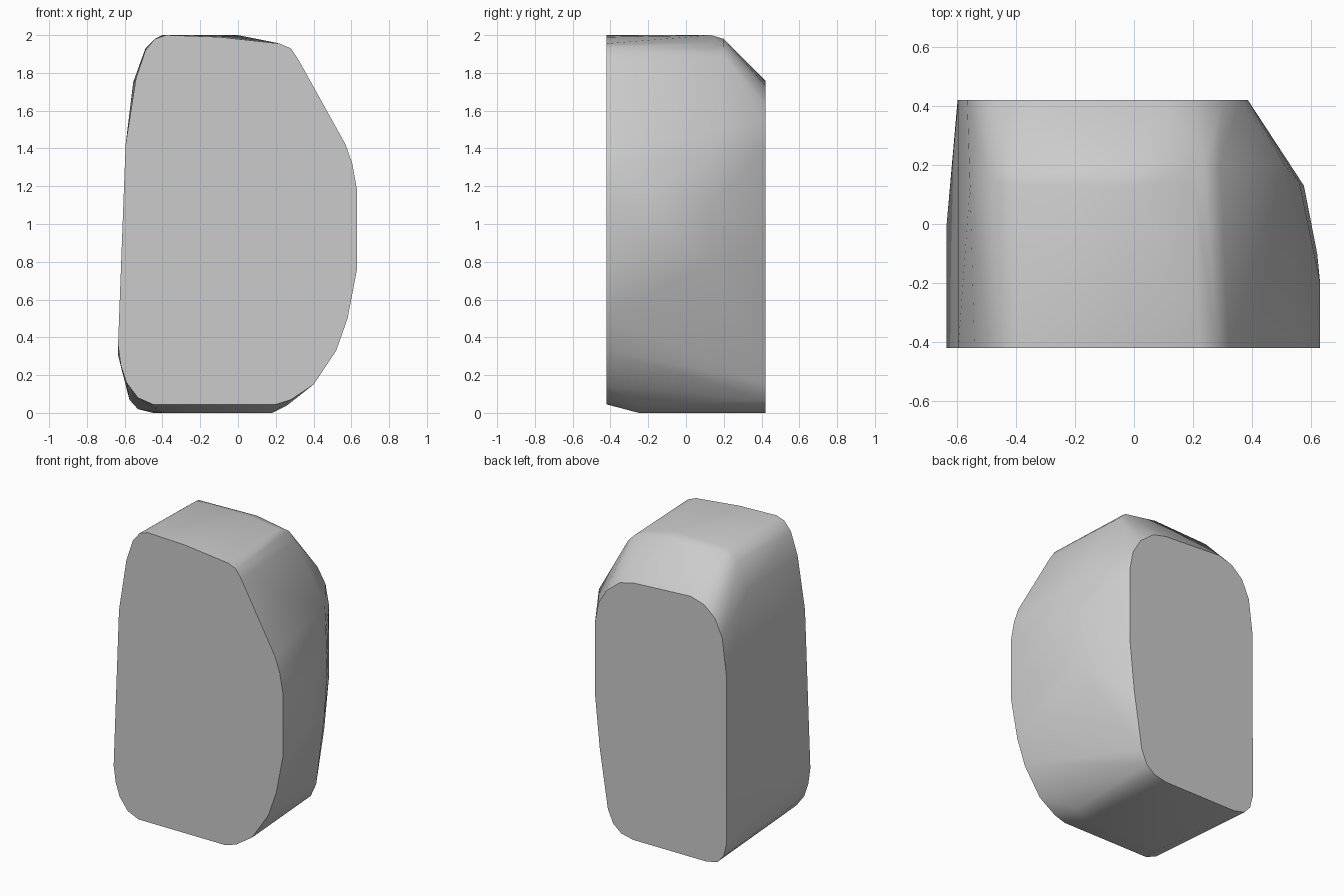
import bpy
import bmesh
from math import radians

cube = bpy.data.objects.get("Cube")
if cube:
    bpy.data.objects.remove(cube, do_unlink=True)

# Matte grey stone
stone = bpy.data.materials.new("stone grey")
stone.use_nodes = True
grey = (0.6, 0.6, 0.6, 1)
stone.diffuse_color = grey
stone.node_tree.nodes["Principled BSDF"].inputs["Base Color"].default_value = grey

# Half thickness between the two flat cut faces
half_depth = 0.42

# Outline of the flat front face (x, z), clockwise from the top left
front_outline = [
    (-.38, 2), (-.44, 1.98), (-.49, 1.92), (-.54, 1.77), (-.595, 1.42),
    (-.635, .36), (-.62, .25), (-.59, .16), (-.53, .08), (-.45, .045),
    (.2, .045), (.28, .07), (.4, .15), (.52, .33), (.58, .5),
    (.63, .76), (.63, 1.18), (.605, 1.32), (.57, 1.42),
    (.32, 1.87), (.28, 1.93), (.22, 1.955), (-.1, 1.99),
]

# Outline of the smaller flat back face
back_outline = [
    (-.33, 1.76), (-.43, 1.73), (-.51, 1.66), (-.565, 1.54), (-.595, 1.3),
    (-.597, .16), (-.575, .07), (-.53, .02), (-.45, 0),
    (.1, 0), (.19, .02), (.25, .07), (.29, .16), (.35, .55),
    (.385, .9), (.385, 1.4), (.36, 1.53), (.3, 1.63), (.2, 1.71), (.1, 1.735),
]

# Outline of the full bulge between the two faces (x, y, z)
bulge = [
    (-.4, .13, 2), (-.42, .18, 1.98), (-.49, .15, 1.93), (-.555, .13, 1.75),
    (0, .13, 2), (0, .2, 1.98), (.2, .15, 1.96), (.24, .2, 1.94),
    (.29, .2, 1.89), (.51, .2, 1.5), (.56, .14, 1.36), (.575, .13, 1.1),
    (.62, -.1, 1), (.63, -.2, 1.18), (.63, -.2, .85), (.56, .12, .8),
    (-.634, 0, .3), (-.4, -.25, 0), (.18, -.25, 0), (.26, -.22, .04),
]

# Wrap a convex skin around the outlines
bm = bmesh.new()
for x, z in front_outline:
    bm.verts.new((x, -half_depth, z))
for x, z in back_outline:
    bm.verts.new((x, half_depth, z))
for point in bulge:
    bm.verts.new(point)
hull = bmesh.ops.convex_hull(bm, input=bm.verts[:])
inside = {v for v in hull["geom_interior"] + hull["geom_unused"]
          if isinstance(v, bmesh.types.BMVert)}
bmesh.ops.delete(bm, geom=list(inside), context="VERTS")

# Merge the flat cut faces into clean polygons
bmesh.ops.dissolve_limit(bm, angle_limit=radians(1), verts=bm.verts[:], edges=bm.edges[:])
bmesh.ops.recalc_face_normals(bm, faces=bm.faces[:])

mesh = bpy.data.meshes.new("stone_block")
bm.to_mesh(mesh)
bm.free()
mesh.materials.append(stone)
block = bpy.data.objects.new("stone_block", mesh)
bpy.context.collection.objects.link(block)

# Soft sides with crisp cut faces
bpy.ops.object.select_all(action="DESELECT")
block.select_set(True)
bpy.context.view_layer.objects.active = block
bpy.ops.object.shade_smooth_by_angle(angle=radians(38))
